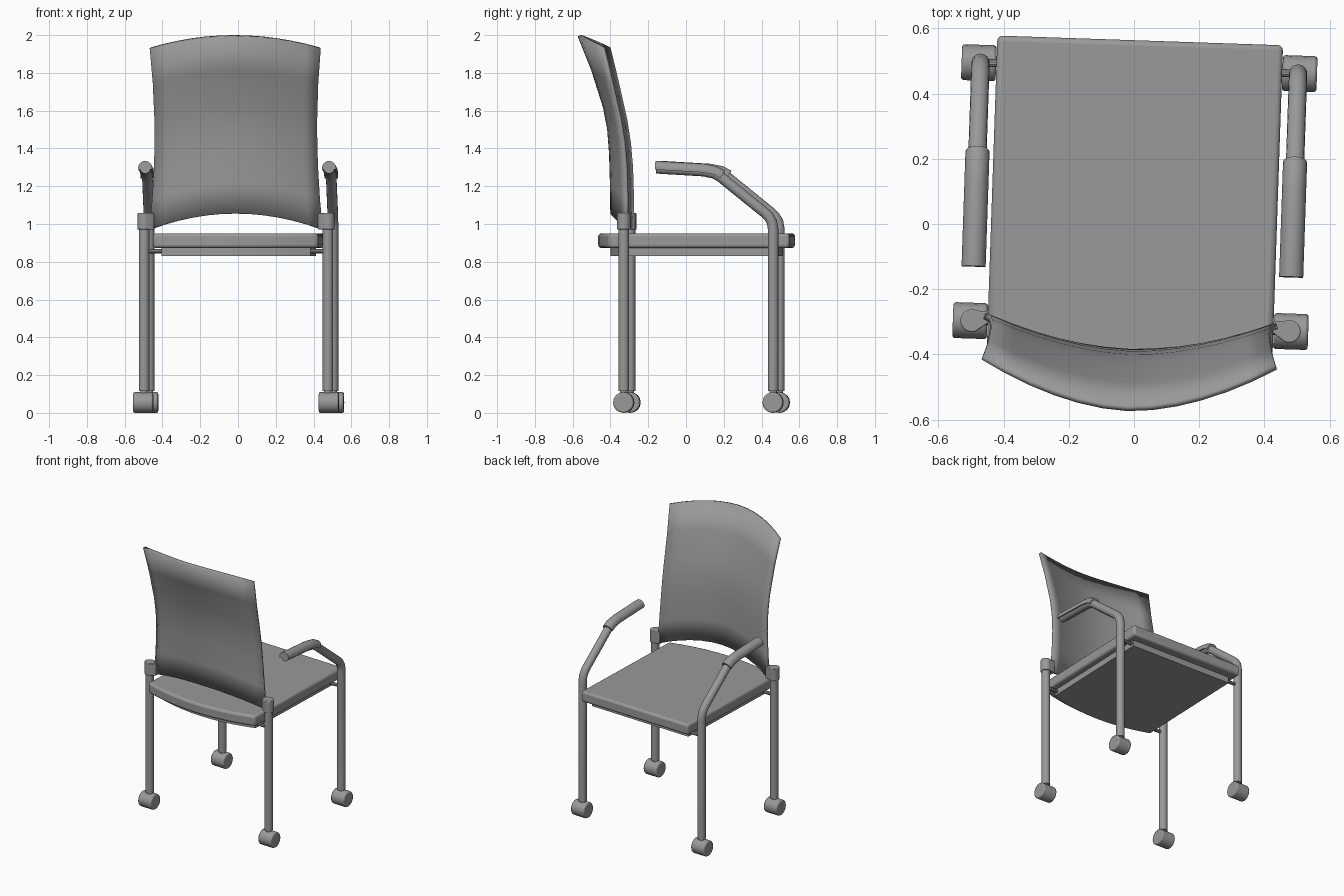
import bpy, bmesh, math

if "Cube" in bpy.data.objects:
    bpy.data.objects.remove(bpy.data.objects["Cube"])

TURN = -0.034          # the whole chair is turned slightly about z
LEG_X = 0.487          # leg centre lines
FRONT_Y, BACK_Y = 0.478, -0.313

grey = bpy.data.materials.new("grey")
grey.diffuse_color = (0.32, 0.32, 0.32, 1)
grey.use_nodes = True
grey.node_tree.nodes["Principled BSDF"].inputs["Base Color"].default_value = grey.diffuse_color


def finish(name, bm, bevel=0.0, segments=2, angle=35):
    bmesh.ops.recalc_face_normals(bm, faces=bm.faces)
    mesh = bpy.data.meshes.new(name)
    bm.to_mesh(mesh)
    bm.free()
    ob = bpy.data.objects.new(name, mesh)
    bpy.context.collection.objects.link(ob)
    mesh.materials.append(grey)
    ob.rotation_euler.z = TURN
    if bevel:
        mod = ob.modifiers.new("rounding", 'BEVEL')
        mod.width, mod.segments, mod.limit_method = bevel, segments, 'ANGLE'
        mod.angle_limit = math.radians(40)
    bpy.ops.object.select_all(action='DESELECT')
    ob.select_set(True)
    bpy.context.view_layer.objects.active = ob
    bpy.ops.object.shade_smooth_by_angle(angle=math.radians(angle))
    return ob


def skin(bm, rings):
    """Join closed rings of points into a capped tube."""
    rows = [[bm.verts.new(p) for p in ring] for ring in rings]
    n = len(rows[0])
    for a, b in zip(rows, rows[1:]):
        for i in range(n):
            j = (i + 1) % n
            bm.faces.new((a[i], a[j], b[j], b[i]))
    bm.faces.new(rows[0])
    bm.faces.new(rows[-1])


def arc(r, a0, a1, n):
    return [(r * math.cos(a0 + (a1 - a0) * i / n),
             r * math.sin(a0 + (a1 - a0) * i / n)) for i in range(n + 1)]


def circle(r, n=16):
    return arc(r, 0, math.tau, n)[:-1]


def sweep(name, x, path, profile):
    """Carry an (x, normal) profile along a (y, z) path."""
    rings = []
    for i, (y, z) in enumerate(path):
        y0, z0 = path[max(i - 1, 0)]
        y1, z1 = path[min(i + 1, len(path) - 1)]
        d = math.hypot(y1 - y0, z1 - z0)
        ny, nz = (z1 - z0) / d, -(y1 - y0) / d
        rings.append([(x + px, y + pn * ny, z + pn * nz) for px, pn in profile])
    bm = bmesh.new()
    skin(bm, rings)
    return finish(name, bm)


def prism(name, outline, z0, z1, bevel=0.0, segments=2):
    bm = bmesh.new()
    skin(bm, [[(x, y, z) for x, y in outline] for z in (z0, z1)])
    return finish(name, bm, bevel, segments)


def rod_x(name, x0, x1, y, z, r, bevel=0.0, sides=16):
    bm = bmesh.new()
    skin(bm, [[(x, y + a, z + b) for a, b in circle(r, sides)] for x in (x0, x1)])
    return finish(name, bm, bevel)


def panel(w, front, back, bow):
    """Seat outline with a bowed back edge."""
    us = [-1 + i / 5 for i in range(11)]
    return [(w, front), (-w, front)] + [(w * u, back - bow * (1 - u * u)) for u in us]


# seat cushion and the plate under it
prism("seat", panel(0.438, 0.563, -0.395, 0.07), 0.873, 0.95, 0.016, 3)
prism("seat_plate", panel(0.395, 0.50, -0.335, 0.065), 0.83, 0.876)

# backrest: curved shell, rows of (edge height, edge y, centre y)
rows = [(0.97, -0.29, -0.383), (1.13, -0.29, -0.385), (1.30, -0.295, -0.39),
        (1.43, -0.306, -0.40), (1.55, -0.325, -0.423), (1.75, -0.37, -0.485),
        (1.935, -0.415, -0.557)]
bm = bmesh.new()
grid = []
for z, edge, mid in rows:
    t = (z - 0.97) / 0.965
    half = 0.425 + 0.10 * (t - 0.5) ** 2 - 0.007 * (t - 0.5)
    rise = 0.085 + (0.065 - 0.085) * t
    line = []
    for i in range(13):
        u = -1 + i / 6
        k = 1 - abs(u) ** 1.8
        line.append(bm.verts.new((half * u, edge + (mid - edge) * k,
                                  z + rise * (1 - u * u))))
    grid.append(line)
for a, b in zip(grid, grid[1:]):
    for i in range(12):
        bm.faces.new((a[i], a[i + 1], b[i + 1], b[i]))
back = finish("backrest", bm)
# thicken towards the rear of the chair
shell = back.modifiers.new("thickness", 'SOLIDIFY')
shell.thickness = 0.018
shell.offset = -1 if back.data.polygons[0].normal.y > 0 else 1

arm_path = [(FRONT_Y, 0.115), (FRONT_Y, 0.975), (0.471, 1.013), (0.452, 1.043),
            (0.43, 1.063), (0.205, 1.245), (0.17, 1.267), (0.11, 1.28), (-0.14, 1.295)]
pad_path = [(0.205, 1.25), (0.17, 1.27), (0.11, 1.282), (-0.147, 1.297)]
pad_profile = arc(0.037, -0.25, math.pi + 0.25, 12)

for side, s in (("left", -1), ("right", 1)):
    x = s * LEG_X
    # front leg bending into the armrest, and its half-round pad
    sweep("front_leg_arm_" + side, x, arm_path, circle(0.028))
    sweep("arm_pad_" + side, x, pad_path, pad_profile)
    # back leg and the teardrop clamp holding the backrest
    prism("back_leg_" + side, [(x + a, BACK_Y + b) for a, b in circle(0.028)], 0.115, 1.0)
    clamp = [(x + s * a, BACK_Y + b) for a, b in arc(0.035, -2.0, 2.0, 14)]
    clamp += [(s * 0.435, BACK_Y + 0.028), (s * 0.435, BACK_Y - 0.005)]
    prism("back_clamp_" + side, clamp, 0.97, 1.057, 0.004)
    for end, y in (("front", FRONT_Y), ("back", BACK_Y)):
        tag = end + "_" + side
        # caster wheel with its stem
        rod_x("caster_" + tag, x + s * 0.005 - 0.053, x + s * 0.005 + 0.053,
              y, 0.055, 0.055, 0.008)
        prism("caster_stem_" + tag, [(x + a, y + b) for a, b in circle(0.02, 12)],
              0.06, 0.12)
        # short support bar from the leg to the seat plate
        rod_x("seat_bar_" + tag, min(x, s * 0.37), max(x, s * 0.37), y, 0.855, 0.012, 0, 10)
